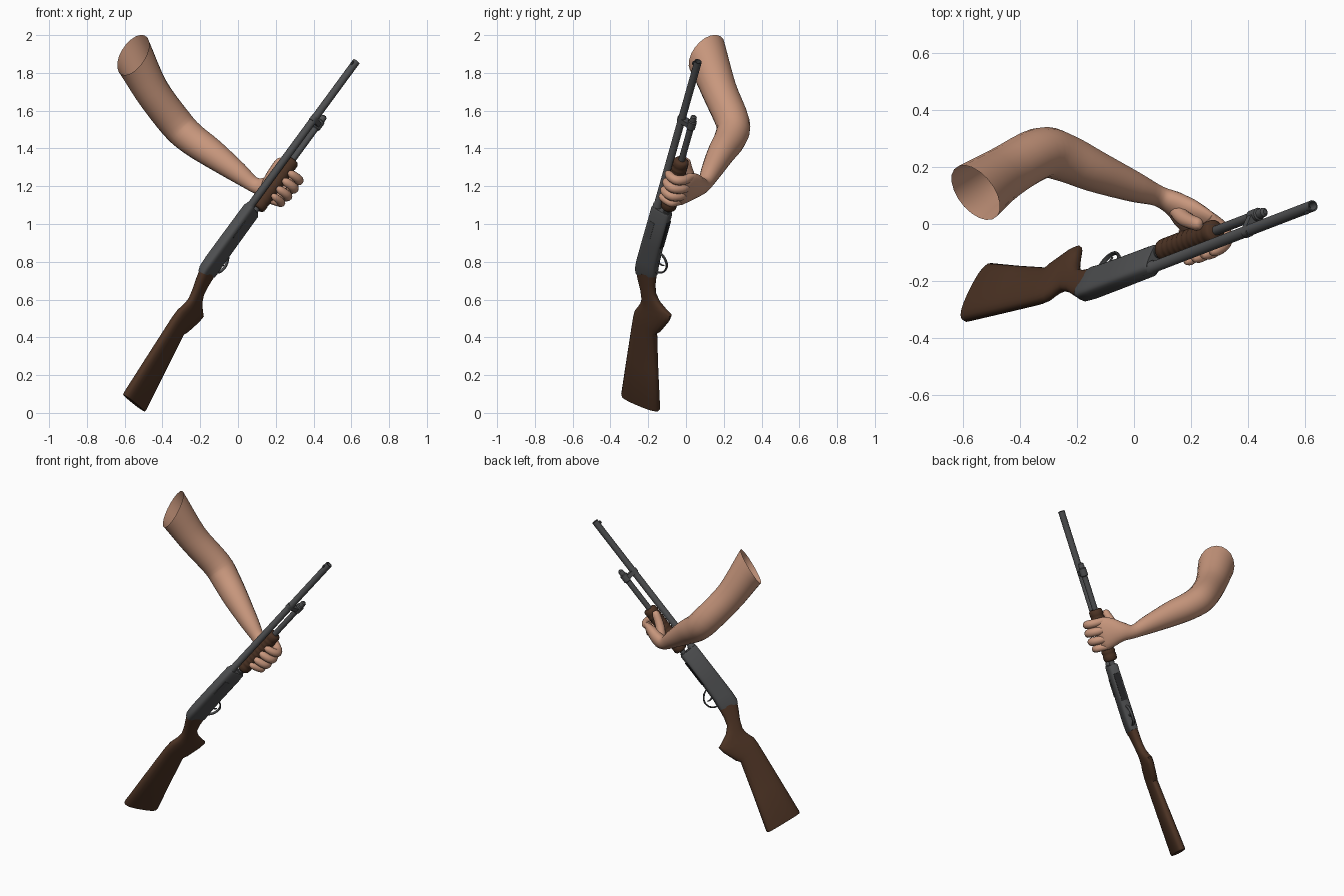
import bpy, bmesh, math
from mathutils import Vector, Matrix

cube = bpy.data.objects.get("Cube")
if cube:
    bpy.data.objects.remove(cube, do_unlink=True)


def material(name, rgb, rough=0.6):
    m = bpy.data.materials.new(name)
    m.use_nodes = True
    col = (*rgb, 1)
    m.diffuse_color = col
    node = m.node_tree.nodes["Principled BSDF"]
    node.inputs["Base Color"].default_value = col
    node.inputs["Roughness"].default_value = rough
    return m


METAL = material("gunmetal", (0.075, 0.077, 0.08))
DARK = material("dark_openings", (0.02, 0.02, 0.022))
WOOD = material("walnut_wood", (0.075, 0.034, 0.018))
SKIN = material("skin", (0.58, 0.31, 0.205))

# Gun frame: local x runs to the muzzle, local z is the gun's top, origin on the bore
ax = Vector((0.577, 0.222, 0.786)).normalized()
ay = Vector((-0.74, 0.54, 0.39))
ay = (ay - ax * ay.dot(ax)).normalized()
az = ax.cross(ay)
GUN = Matrix.Translation((0.05, -0.158, 1.075)) @ Matrix((ax, ay, az)).transposed().to_4x4()


def loft(name, rings, mat, matrix=GUN, cap_start=True, cap_end=True, angle=40):
    """Skin a list of equal-sized point rings into one object."""
    bm = bmesh.new()
    vr = [[bm.verts.new(p) for p in ring] for ring in rings]
    n = len(vr[0])
    for a, b in zip(vr, vr[1:]):
        for i in range(n):
            j = (i + 1) % n
            bm.faces.new((a[i], a[j], b[j], b[i]))
    if cap_start:
        bm.faces.new(vr[0])
    if cap_end:
        bm.faces.new(vr[-1])
    bmesh.ops.recalc_face_normals(bm, faces=bm.faces)
    me = bpy.data.meshes.new(name)
    bm.to_mesh(me)
    bm.free()
    me.materials.append(mat)
    ob = bpy.data.objects.new(name, me)
    bpy.context.collection.objects.link(ob)
    ob.matrix_world = matrix
    bpy.ops.object.select_all(action='DESELECT')
    ob.select_set(True)
    bpy.context.view_layer.objects.active = ob
    bpy.ops.object.shade_smooth_by_angle(angle=math.radians(angle))
    return ob


def section(u_top, u_bot, top, bot, half, power=2.6, n=20):
    """Rounded cross-section, optionally slanted along the gun."""
    pts = []
    for i in range(n):
        t = math.tau * (i + 0.5) / n
        c, s = math.cos(t), math.sin(t)
        y = half * math.copysign(abs(c) ** (2 / power), c)
        k = 0.5 + 0.5 * math.copysign(abs(s) ** (2 / power), s)
        pts.append(Vector((u_bot + (u_top - u_bot) * k, y, bot + (top - bot) * k)))
    return pts


def turned(name, profile, z, mat, n=18, **kw):
    """Round part along the gun from (position, radius) pairs."""
    return loft(name, [section(u, u, z + r, z - r, r, 2, n) for u, r in profile], mat, **kw)


def spline(rows, steps):
    """Smooth interpolation through rows of numbers."""
    rows = [Vector(r) for r in rows]
    pad = [rows[0]] + rows + [rows[-1]]
    out = []
    for p0, p1, p2, p3 in zip(pad, pad[1:], pad[2:], pad[3:]):
        for k in range(steps):
            t = k / steps
            out.append(0.5 * (2 * p1 + (p2 - p0) * t + (2 * p0 - 5 * p1 + 4 * p2 - p3) * t ** 2
                              + (3 * p1 - p0 - 3 * p2 + p3) * t ** 3))
    return out + [rows[-1]]


def tube_rings(rows, steps, ref, n=16):
    """Rings along a path of (x, y, z, radius along ref, radius across)."""
    pts = spline(rows, steps)
    ctr = [Vector(p[:3]) for p in pts]
    rings, tangents = [], []
    for i, p in enumerate(pts):
        t = (ctr[min(i + 1, len(ctr) - 1)] - ctr[max(i - 1, 0)]).normalized()
        a = (ref - t * ref.dot(t)).normalized()
        b = t.cross(a)
        rings.append([ctr[i] + a * p[3] * math.cos(math.tau * k / n)
                      + b * p[4] * math.sin(math.tau * k / n) for k in range(n)])
        tangents.append(t)
    return rings, ctr, tangents


# Barrel, bore and bead sight
turned("barrel", [(-0.02, 0.024), (0.035, 0.024), (0.04, 0.02), (1.0, 0.02),
                  (1.0, 0.015), (0.96, 0.015)], 0, METAL)
turned("bore", [(0.962, 0.0148), (0.965, 0.0148)], 0, DARK)
turned("bead_sight", [(0.965, 0.004), (0.97, 0.006), (0.98, 0.006), (0.985, 0.004)], 0.024, METAL, 8)

# Magazine tube with end cap and barrel clamp
MAG = -0.064
turned("magazine_tube", [(-0.02, 0.021), (0.03, 0.021), (0.03, 0.017), (0.6, 0.017)], MAG, METAL)
turned("magazine_cap", [(0.585, 0.018), (0.59, 0.023), (0.635, 0.023), (0.64, 0.018),
                        (0.665, 0.016), (0.672, 0.008)], MAG, METAL)
loft("barrel_clamp", [section(u, u, 0.024, -0.075, 0.021, 3) for u in (0.595, 0.622)], METAL)

# Ridged wooden fore-end
ridges = [(0.05, 0.034), (0.06, 0.041)]
for k in range(9):
    u = 0.085 + k * 0.03
    ridges += [(u, 0.042), (u + 0.008, 0.039), (u + 0.016, 0.042)]
turned("fore_end", ridges + [(0.365, 0.041), (0.375, 0.033)], MAG, WOOD, angle=60)

# Receiver with loading port and ejection port plates
loft("receiver", [section(*r, 4, 24) for r in (
    (0.025, 0.025, 0.018, -0.084, 0.027), (0.015, 0.015, 0.024, -0.09, 0.032),
    (-0.2, -0.2, 0.024, -0.092, 0.033), (-0.34, -0.32, 0.024, -0.096, 0.033),
    (-0.40, -0.365, 0.02, -0.102, 0.031), (-0.425, -0.385, 0.008, -0.104, 0.027))], METAL)


def plate(name, u0, u1, centre, size, mat):
    y, z = centre
    h, w = size
    ring = lambda u: [Vector((u, y + a * w, z + b * h)) for a, b in ((-1, -1), (1, -1), (1, 1), (-1, 1))]
    return loft(name, [ring(u0), ring(u1)], mat)


plate("loading_port", -0.2, -0.03, (0, -0.0915), (0.002, 0.018), DARK)
plate("ejection_port", -0.17, -0.06, (-0.0325, -0.012), (0.015, 0.0015), METAL)

# Trigger guard and trigger
side = Vector((0, 1, 0))
guard = [(u, 0, z, 0.009, 0.005) for u, z in (
    (-0.235, -0.085), (-0.25, -0.122), (-0.285, -0.148), (-0.325, -0.144), (-0.35, -0.12), (-0.36, -0.09))]
loft("trigger_guard", tube_rings(guard, 4, side, 8)[0], METAL)
trigger = [(-0.29, 0, -0.085, 0.006, 0.006), (-0.3, 0, -0.11, 0.005, 0.005), (-0.295, 0, -0.132, 0.004, 0.003)]
loft("trigger", tube_rings(trigger, 3, side, 8)[0], METAL)

# Stock with pistol grip: top position, bottom position, top, bottom, half width
loft("stock", [section(*r) for r in (
    (-0.415, -0.375, 0.012, -0.102, 0.029), (-0.46, -0.44, -0.012, -0.112, 0.027),
    (-0.51, -0.49, -0.042, -0.127, 0.025), (-0.56, -0.525, -0.062, -0.165, 0.025),
    (-0.59, -0.545, -0.061, -0.21, 0.026), (-0.615, -0.56, -0.054, -0.252, 0.027),
    (-0.65, -0.60, -0.042, -0.248, 0.029), (-0.69, -0.69, -0.043, -0.216, 0.030),
    (-0.72, -0.715, -0.046, -0.198, 0.030), (-0.95, -0.93, -0.072, -0.265, 0.032),
    (-1.175, -1.14, -0.098, -0.334, 0.034), (-1.187, -1.152, -0.104, -0.332, 0.031))], WOOD)


# Arm running from the open shoulder through the elbow and wrist into the palm
def on_gun(u, y, z, r1, r2):
    return (*(GUN @ Vector((u, y, z))), r1, r2)


arm = [(-0.555, 0.11, 1.895, 0.108, 0.112), (-0.46, 0.175, 1.71, 0.093, 0.095),
       (-0.33, 0.248, 1.535, 0.09, 0.09), (-0.25, 0.235, 1.455, 0.085, 0.085),
       (-0.14, 0.186, 1.376, 0.077, 0.073), (0.0, 0.13, 1.272, 0.056, 0.053),
       (0.085, 0.098, 1.208, 0.041, 0.036),
       on_gun(0.2, 0.1, -0.158, 0.058, 0.04), on_gun(0.215, 0.045, -0.146, 0.086, 0.04),
       on_gun(0.225, -0.01, -0.136, 0.1, 0.031), on_gun(0.225, -0.045, -0.125, 0.085, 0.016)]
rings, ctr, tan = tube_rings(arm, 4, ax, 20)
cut = Vector((-0.65, -0.55, 0.5)).normalized()
for i, weight in enumerate((1, 0.65, 0.3)):
    rings[i] = [p + tan[i] * (weight * cut.dot(ctr[i] - p) / cut.dot(tan[i])) for p in rings[i]]
loft("arm_and_palm", rings, SKIN, Matrix(), cap_start=False, angle=60)


# Four fingers curled round the fore-end, and the thumb along its other side
def digit(name, path, r, ref):
    rows = [(*p, r * k, r * k) for p, k in zip(path, (1, 1.05, 1.08, 1, 0.9, 0.45))]
    loft(name, tube_rings(rows, 3, ref, 12)[0], SKIN, angle=70)


along = Vector((1, 0, 0))
for name, u, r, grow in (("index_finger", 0.298, 0.024, 1.0), ("middle_finger", 0.246, 0.025, 1.06),
                         ("ring_finger", 0.192, 0.024, 1.03), ("little_finger", 0.144, 0.021, 0.92)):
    path = [(u, 0.01, -0.135), (u + 0.004, -0.045, -0.13 * grow), (u + 0.006, -0.08 * grow, -0.108),
            (u + 0.004, -0.082 * grow, -0.075), (u, -0.064, -0.042), (u - 0.002, -0.052, -0.026)]
    digit(name, path, r, along)
digit("thumb", [(0.19, 0.09, -0.15), (0.22, 0.085, -0.125), (0.255, 0.074, -0.1),
                (0.295, 0.066, -0.08), (0.335, 0.058, -0.065), (0.352, 0.055, -0.06)], 0.026, Vector((0, 0, 1)))
